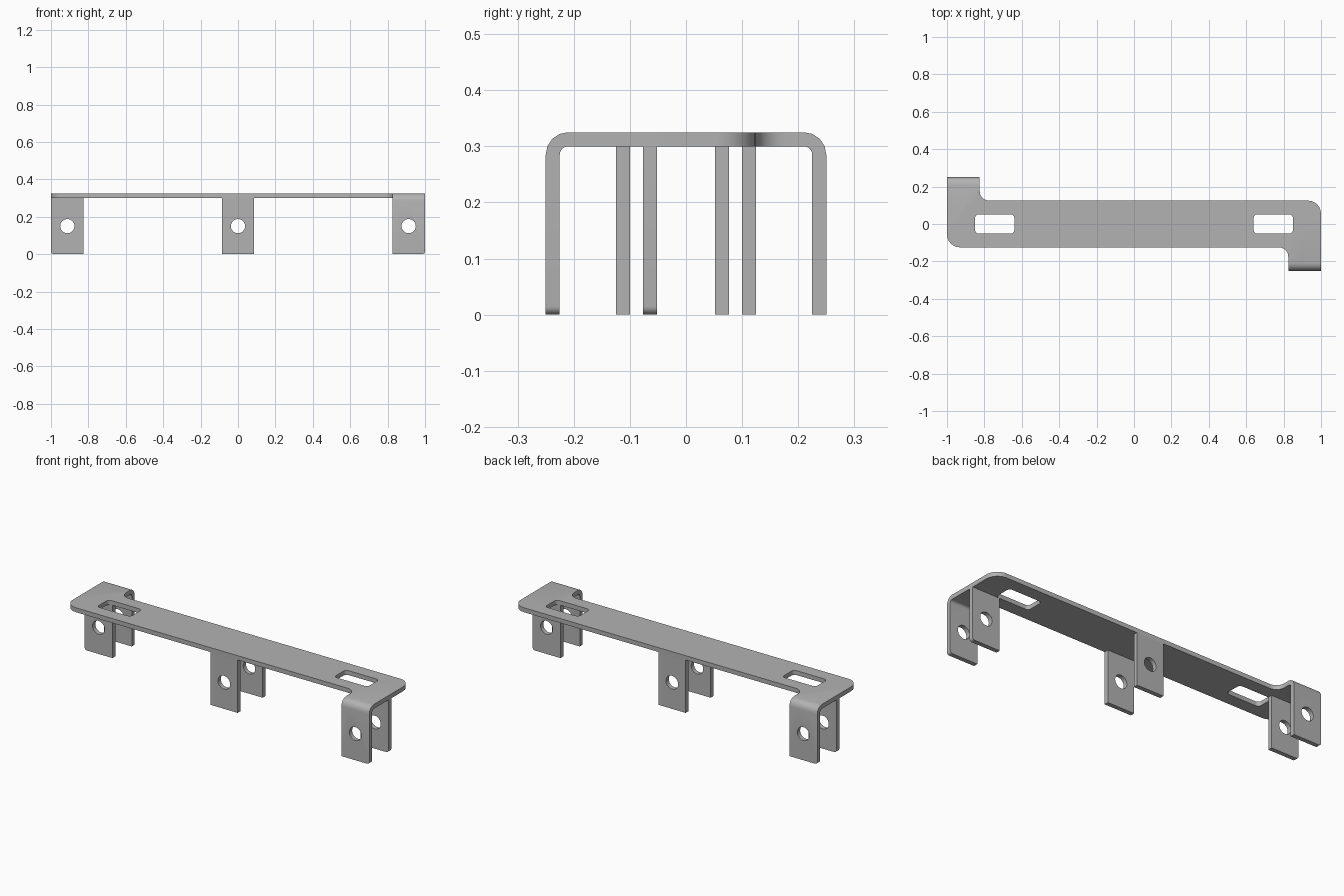
import bpy, bmesh
from math import sin, cos, pi
from mathutils import Vector, Matrix

cube = bpy.data.objects.get("Cube")
if cube:
    bpy.data.objects.remove(cube)

T = 0.025            # sheet thickness
TOP = 0.3            # underside of the top sheet
BEND_Y, BEND_Z = 0.21, 0.285   # centre of each flange bend
BEND_LEN, STEPS = 0.05, 4      # flat length and facets of a bend

steel = bpy.data.materials.new("grey steel")
steel.use_nodes = True
GREY = (0.45, 0.45, 0.45, 1)
steel.diffuse_color = GREY
steel.node_tree.nodes["Principled BSDF"].inputs["Base Color"].default_value = GREY


def rounded(corners, steps=6):
    """Outline of right-angled corners (x, y, radius)."""
    pts = []
    for i, (x, y, r) in enumerate(corners):
        p = Vector((x, y))
        if r == 0:
            pts.append(p)
            continue
        a = (Vector(corners[i - 1][:2]) - p).normalized()
        b = (Vector(corners[(i + 1) % len(corners)][:2]) - p).normalized()
        for k in range(steps + 1):
            t = pi / 2 * k / steps
            pts.append(p + r * (a * (1 - sin(t)) + b * (1 - cos(t))))
    return pts


def circle(x, y, r, n=24):
    return [Vector((x + r * cos(2 * pi * k / n), y + r * sin(2 * pi * k / n))) for k in range(n)]


def sheet(loops):
    """Flat sheet with holes, lying on z = 0 to T, as a bmesh."""
    curve = bpy.data.curves.new("outline", 'CURVE')
    curve.dimensions, curve.fill_mode, curve.extrude = '2D', 'BOTH', T / 2
    for loop in loops:
        spline = curve.splines.new('POLY')
        spline.points.add(len(loop) - 1)
        for point, p in zip(spline.points, loop):
            point.co = (p.x, p.y, 0, 1)
        spline.use_cyclic_u = True
    helper = bpy.data.objects.new("outline", curve)
    bpy.context.collection.objects.link(helper)
    mesh = bpy.data.meshes.new_from_object(helper.evaluated_get(bpy.context.evaluated_depsgraph_get()))
    bm = bmesh.new()
    bm.from_mesh(mesh)
    bpy.data.objects.remove(helper)
    bpy.data.curves.remove(curve)
    bpy.data.meshes.remove(mesh)
    bmesh.ops.remove_doubles(bm, verts=bm.verts, dist=1e-5)
    bmesh.ops.translate(bm, verts=bm.verts, vec=(0, 0, T / 2))
    return bm


def finish(name, bm):
    bmesh.ops.recalc_face_normals(bm, faces=bm.faces)
    mesh = bpy.data.meshes.new(name)
    bm.to_mesh(mesh)
    bm.free()
    mesh.materials.append(steel)
    obj = bpy.data.objects.new(name, mesh)
    bpy.context.collection.objects.link(obj)
    bpy.ops.object.select_all(action='DESELECT')
    obj.select_set(True)
    bpy.context.view_layer.objects.active = obj
    bpy.ops.object.shade_smooth_by_angle(angle=pi / 6)


# Top sheet with both end flanges still unfolded
flat_end = BEND_Y + BEND_LEN + BEND_Z
half = [(0.825, -0.125, 0.05), (0.825, -flat_end, 0), (1, -flat_end, 0.015), (1, 0.125, 0.07)]
loops = [rounded(half + [(-x, -y, r) for x, y, r in half])]
for s in (1, -1):
    slot = [(0.64, -0.052), (0.85, -0.052), (0.85, 0.052), (0.64, 0.052)]
    loops.append(rounded([(s * x, s * y, 0.02) for x, y in slot]))
    loops.append(circle(s * 0.9125, -s * (flat_end - 0.15), 0.038))
bm = sheet(loops)

# Crease lines, then fold the flanges down
for s in (1, -1):
    for k in range(STEPS + 1):
        bmesh.ops.bisect_plane(bm, geom=bm.verts[:] + bm.edges[:] + bm.faces[:], dist=1e-6,
                               plane_co=(0, s * (BEND_Y + BEND_LEN * k / STEPS), 0), plane_no=(0, 1, 0))
for v in bm.verts:
    side = 1 if v.co.y > 0 else -1
    run = abs(v.co.y) - BEND_Y
    v.co.z += TOP
    if run > 0:
        r = v.co.z - BEND_Z
        a = min(run / BEND_LEN, 1) * pi / 2
        v.co.y = side * (BEND_Y + r * sin(a))
        v.co.z = BEND_Z + r * cos(a) - max(run - BEND_LEN, 0)
finish("top_sheet_with_flanges", bm)

# Hanging tabs: (name, left edge, right edge, middle y, corner radii)
tabs = [("front_middle_tab", -0.085, 0.085, -0.1125, 0, 0),
        ("back_middle_tab", -0.085, 0.085, 0.1125, 0, 0),
        ("left_inner_tab", 0.825, 1, -0.0645, 0, 0.015),
        ("right_inner_tab", -1, -0.825, 0.0645, 0.015, 0)]
for name, x0, x1, y, r0, r1 in tabs:
    outline = rounded([(x0, 0, r0), (x1, 0, r1), (x1, TOP, 0), (x0, TOP, 0)])
    bm = sheet([outline, circle((x0 + x1) / 2, 0.15, 0.038)])
    bm.transform(Matrix.Translation((0, y + T / 2, 0)) @ Matrix.Rotation(pi / 2, 4, 'X'))
    finish(name, bm)
